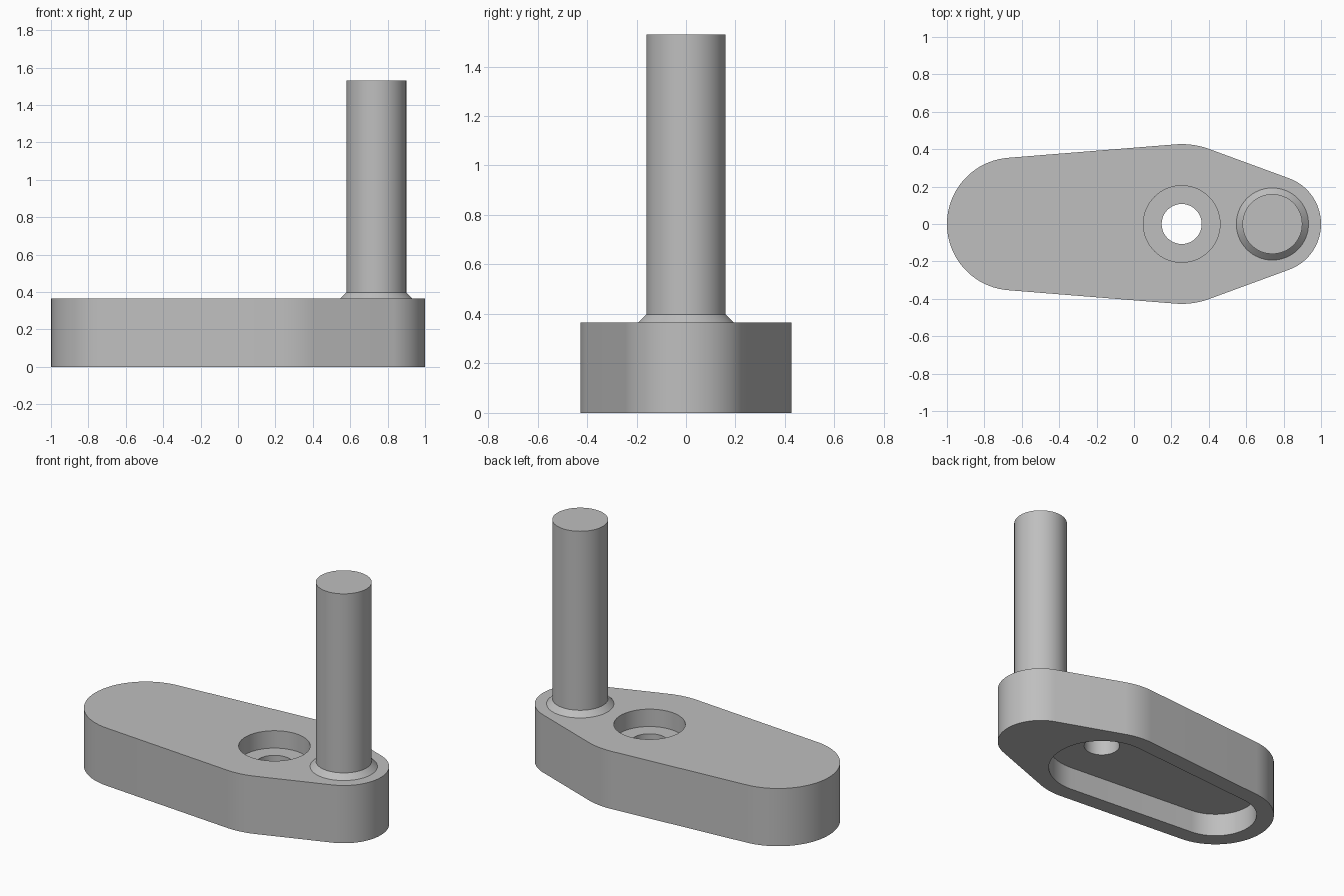
import bpy, bmesh, math
from math import sin, cos, pi, acos

cube = bpy.data.objects.get("Cube")
if cube:
    bpy.data.objects.remove(cube, do_unlink=True)

# Material
GREY = 0.52
steel = bpy.data.materials.new("plain grey")
steel.use_nodes = True
steel.diffuse_color = (GREY, GREY, GREY, 1)
steel.node_tree.nodes["Principled BSDF"].inputs["Base Color"].default_value = (GREY, GREY, GREY, 1)

# Shared dimensions
TOP = 0.365                      # top of the arm
TAIL = (-0.645, 0.355)           # x centre and radius of each rounded lobe
HUB = (0.255, 0.427)
NOSE = (0.74, 0.26)
WALL = 0.105                     # wall around the underside pocket


def make_object(name, bm):
    bmesh.ops.recalc_face_normals(bm, faces=bm.faces)
    mesh = bpy.data.meshes.new(name)
    bm.to_mesh(mesh)
    bm.free()
    mesh.materials.append(steel)
    obj = bpy.data.objects.new(name, mesh)
    bpy.context.collection.objects.link(obj)
    return obj


def belt_outline(lobes, steps=20):
    """Outline wrapped tightly around circles on the x axis, from -x to +x."""
    angles = [pi]
    for (xa, ra), (xb, rb) in zip(lobes, lobes[1:]):
        angles.append(acos((ra - rb) / (xb - xa)))
    angles.append(0)
    upper = []
    for (x, r), a, b in zip(lobes, angles, angles[1:]):
        for i in range(steps + 1):
            t = a + (b - a) * i / steps
            upper.append((x + r * cos(t), r * sin(t)))
    return upper + [(x, -y) for x, y in upper[-2:0:-1]]


def prism(name, outline, z0, z1):
    bm = bmesh.new()
    base = bm.faces.new([bm.verts.new((x, y, z0)) for x, y in outline])
    side = bmesh.ops.extrude_face_region(bm, geom=[base], use_keep_orig=True)
    verts = [v for v in side["geom"] if isinstance(v, bmesh.types.BMVert)]
    bmesh.ops.translate(bm, verts=verts, vec=(0, 0, z1 - z0))
    return make_object(name, bm)


def circle(x, r, n=64):
    return [(x + r * cos(2 * pi * i / n), r * sin(2 * pi * i / n)) for i in range(n)]


def smooth(obj):
    bpy.ops.object.select_all(action="DESELECT")
    obj.select_set(True)
    bpy.context.view_layer.objects.active = obj
    bpy.ops.object.shade_smooth_by_angle(angle=math.radians(30))


# Arm body, with underside pocket, counterbore and through hole cut out
arm = prism("arm", belt_outline([TAIL, HUB, NOSE]), 0, TOP)
pocket_lobes = [(x, r - WALL) for x, r in (TAIL, HUB)]
cutters = [
    prism("pocket_cutter", belt_outline(pocket_lobes), -0.1, 0.15),
    prism("counterbore_cutter", circle(HUB[0], 0.205), TOP - 0.11, TOP + 0.1),
    prism("hole_cutter", circle(HUB[0], 0.107), -0.2, TOP + 0.2),
]
for cutter in cutters:
    cutter.hide_render = True
    mod = arm.modifiers.new(cutter.name, "BOOLEAN")
    mod.operation = "DIFFERENCE"
    mod.solver = "EXACT"
    mod.object = cutter
graph = bpy.context.evaluated_depsgraph_get()
carved = bpy.data.meshes.new_from_object(arm.evaluated_get(graph))
arm.modifiers.clear()
arm.data = carved
for cutter in cutters:
    bpy.data.objects.remove(cutter, do_unlink=True)
smooth(arm)

# Handle pin with a chamfered collar, spun from its profile
bm = bmesh.new()
profile = [(0.193, TOP), (0.16, 0.398), (0.16, 1.53)]
points = [bm.verts.new((NOSE[0] + r, 0, z)) for r, z in profile]
edges = [bm.edges.new(pair) for pair in zip(points, points[1:])]
bmesh.ops.spin(bm, geom=points + edges, cent=(NOSE[0], 0, 0), axis=(0, 0, 1),
               angle=2 * pi, steps=64, use_merge=True)
bmesh.ops.remove_doubles(bm, verts=bm.verts, dist=0.0001)
rim = [e for e in bm.edges if e.is_boundary and all(v.co.z > 1 for v in e.verts)]
bmesh.ops.contextual_create(bm, geom=rim)
smooth(make_object("handle_pin", bm))
